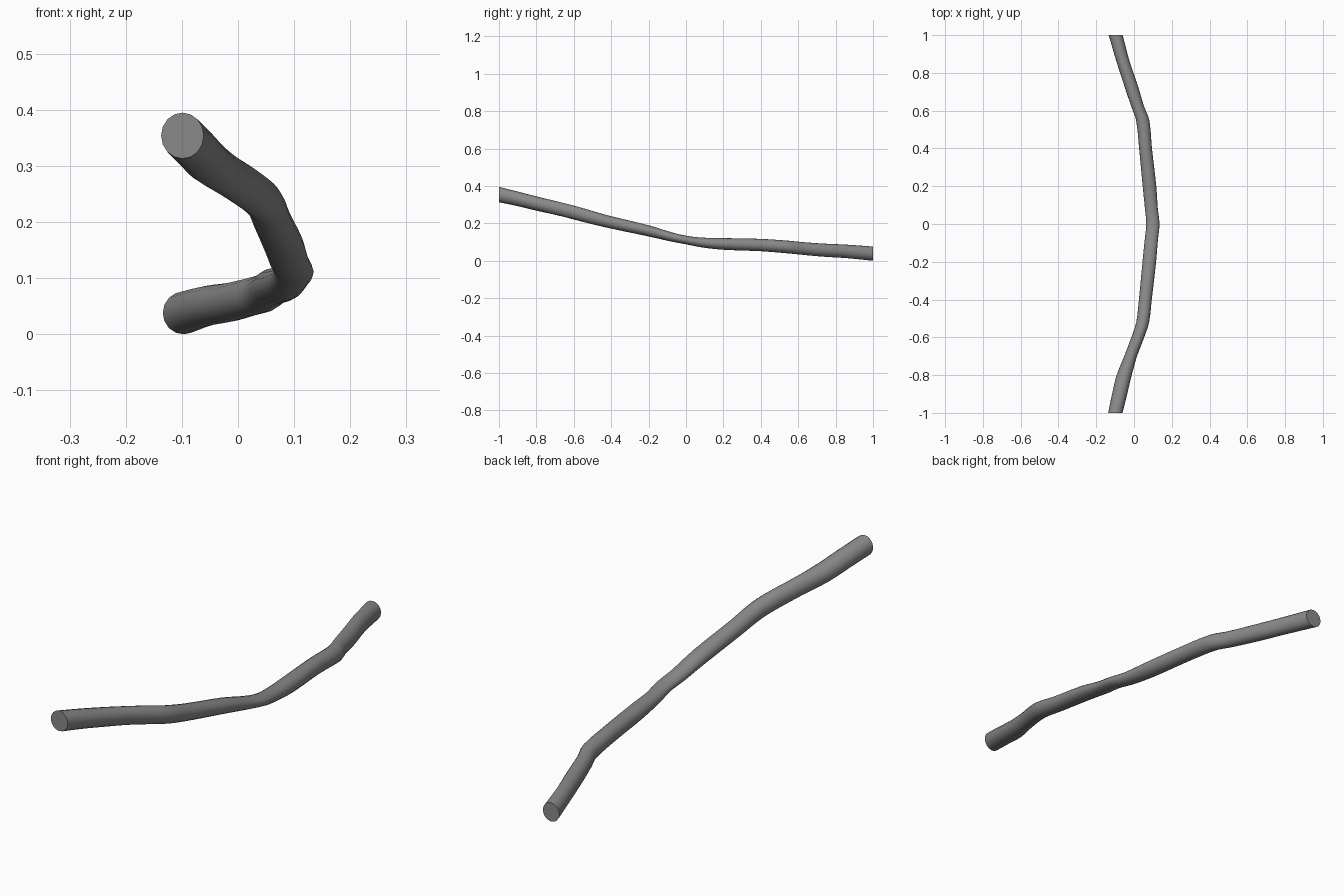
import bpy, bmesh, math

if "Cube" in bpy.data.objects:
    bpy.data.objects.remove(bpy.data.objects["Cube"])

# Stations along the branch: y, centre x, centre z, half width x, half height z
STATIONS = [
    (-1.00, -0.099, 0.354, 0.038, 0.041),
    (-0.90, -0.076, 0.331, 0.040, 0.039),
    (-0.80, -0.052, 0.306, 0.040, 0.038),
    (-0.70, -0.018, 0.283, 0.034, 0.037),
    (-0.60, 0.020, 0.258, 0.034, 0.037),
    (-0.52, 0.046, 0.236, 0.034, 0.036),
    (-0.40, 0.060, 0.205, 0.034, 0.033),
    (-0.20, 0.081, 0.160, 0.036, 0.030),
    (-0.08, 0.092, 0.128, 0.035, 0.025),
    (0.00, 0.100, 0.111, 0.035, 0.023),
    (0.08, 0.092, 0.098, 0.034, 0.026),
    (0.20, 0.082, 0.090, 0.036, 0.031),
    (0.40, 0.061, 0.084, 0.034, 0.033),
    (0.55, 0.046, 0.073, 0.035, 0.034),
    (0.62, 0.020, 0.066, 0.034, 0.034),
    (0.73, -0.015, 0.057, 0.036, 0.035),
    (0.86, -0.058, 0.050, 0.035, 0.036),
    (1.00, -0.097, 0.038, 0.037, 0.038),
]
SIDES, STEPS = 16, 3


def spline(p0, p1, p2, p3, t):
    """Smooth interpolation between p1 and p2, allowing uneven spacing in y."""
    h = p2[0] - p1[0]
    out = [p1[0] + h * t]
    for k in range(1, 5):
        m1 = (p2[k] - p0[k]) / (p2[0] - p0[0]) * h
        m2 = (p3[k] - p1[k]) / (p3[0] - p1[0]) * h
        out.append((2*t**3 - 3*t**2 + 1) * p1[k] + (t**3 - 2*t**2 + t) * m1
                   + (3*t**2 - 2*t**3) * p2[k] + (t**3 - t**2) * m2)
    return out


# Refine the stations
path = []
last = len(STATIONS) - 1
for i in range(last):
    quad = [STATIONS[max(0, min(last, i + d))] for d in (-1, 0, 1, 2)]
    path += [spline(*quad, s / STEPS) for s in range(STEPS)]
path.append(STATIONS[-1])

# Tube of rings, closed with flat sawn ends
bm = bmesh.new()
rings = []
for y, cx, cz, rx, rz in path:
    rings.append([bm.verts.new((cx + rx * math.cos(a), y, cz + rz * math.sin(a)))
                  for a in (2 * math.pi * j / SIDES for j in range(SIDES))])
for a, b in zip(rings, rings[1:]):
    for j in range(SIDES):
        k = (j + 1) % SIDES
        bm.faces.new((a[j], a[k], b[k], b[j]))
bm.faces.new(rings[0])
bm.faces.new(rings[-1])
bmesh.ops.recalc_face_normals(bm, faces=bm.faces)

mesh = bpy.data.meshes.new("branch")
bm.to_mesh(mesh)
bm.free()
branch = bpy.data.objects.new("branch", mesh)
bpy.context.collection.objects.link(branch)

# Dark grey bark
bark = bpy.data.materials.new("dark_bark")
bark.diffuse_color = (0.25, 0.25, 0.25, 1)
bark.use_nodes = True
bark.node_tree.nodes["Principled BSDF"].inputs["Base Color"].default_value = bark.diffuse_color
mesh.materials.append(bark)

bpy.context.view_layer.objects.active = branch
branch.select_set(True)
bpy.ops.object.shade_smooth_by_angle(angle=math.radians(40))
